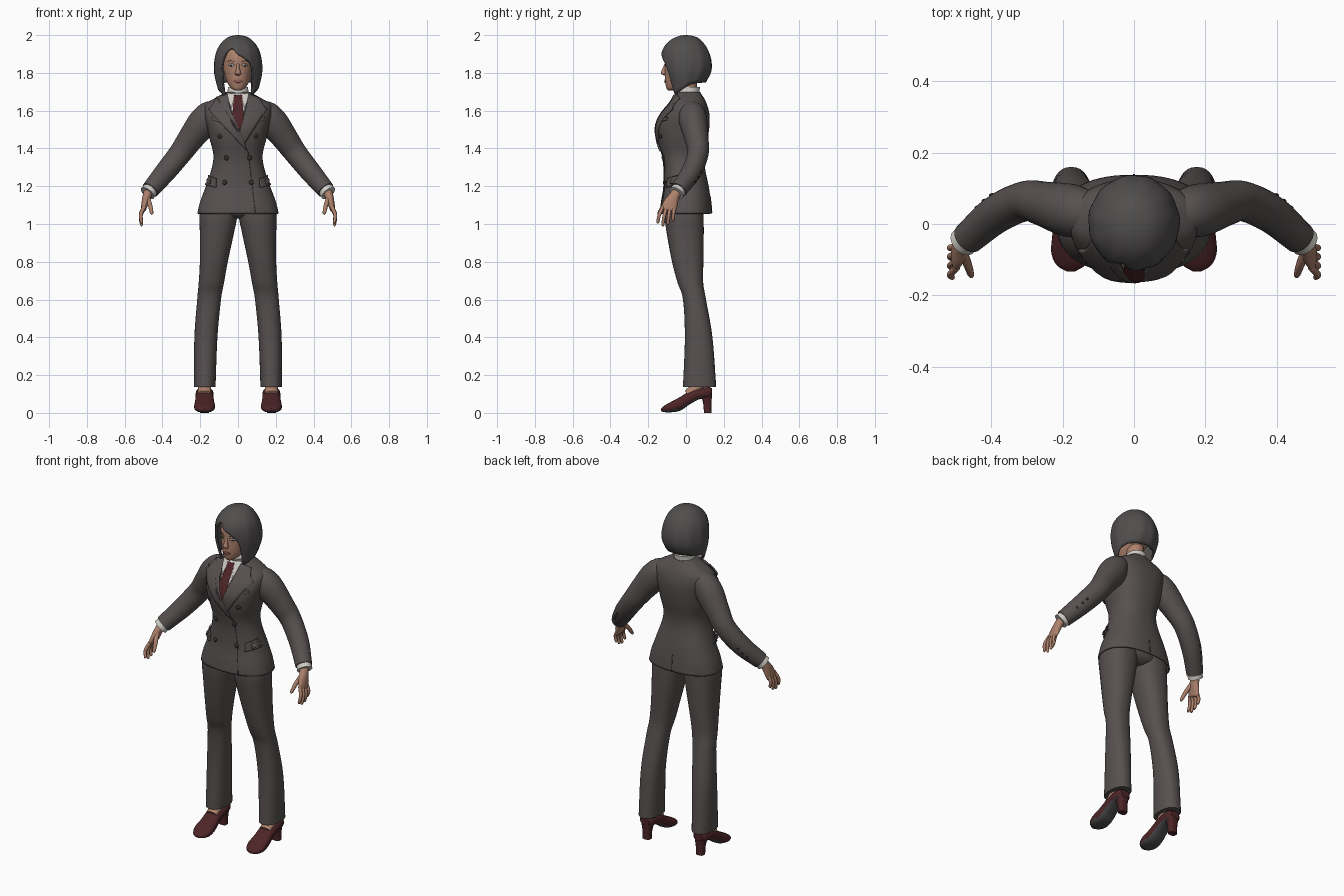
import bpy, bmesh
from math import sin, cos, pi, sqrt, copysign
from mathutils import Vector
from mathutils.bvhtree import BVHTree

if "Cube" in bpy.data.objects:
    bpy.data.objects.remove(bpy.data.objects["Cube"])

X, Y, Z = Vector((1, 0, 0)), Vector((0, 1, 0)), Vector((0, 0, 1))
SIDES = (("left", 1), ("right", -1))
made = []


def material(name, *rgb):
    m = bpy.data.materials.new(name)
    m.use_nodes = True
    m.diffuse_color = (*rgb, 1)
    m.node_tree.nodes["Principled BSDF"].inputs["Base Color"].default_value = (*rgb, 1)
    return m


suit = material("suit grey", .095, .08, .08)
seam = material("dark seam", .035, .03, .03)
hair_mat = material("hair grey", .083, .076, .076)
skin_mat = material("skin", .42, .22, .15)
white = material("shirt white", .62, .6, .56)
red = material("dark red", .075, .018, .02)
sole = material("sole grey", .07, .07, .075)
lip = material("lips", .33, .12, .1)


def finish(name, bm, mats, thick=0):
    mesh = bpy.data.meshes.new(name)
    bm.to_mesh(mesh)
    ob = bpy.data.objects.new(name, mesh)
    bpy.context.collection.objects.link(ob)
    for m in mats:
        mesh.materials.append(m)
    if thick:
        mod = ob.modifiers.new("thickness", "SOLIDIFY")
        mod.thickness, mod.offset = thick, -1
    made.append(ob)
    return ob


def spline(keys, rows, t):
    """Smooth curve through rows of numbers placed at rising keys."""
    last = len(keys) - 1
    i = max(j for j in range(last) if j == 0 or keys[j] <= t)

    def slope(j):
        a, b = max(j - 1, 0), min(j + 1, last)
        return (rows[b] - rows[a]) / (keys[b] - keys[a])
    h = keys[i + 1] - keys[i]
    u = (t - keys[i]) / h
    w = u * u * (3 - 2 * u)
    return (rows[i] * (1 - w) + rows[i + 1] * w
            + slope(i) * (h * u * (1 - u) ** 2) - slope(i + 1) * (h * u * u * (1 - u)))


def skin(name, rings, mats, caps=(True, True), thick=0, paint=None):
    """Join rings of points into a tube; returns a tree of its surface."""
    bm = bmesh.new()
    loops = [[bm.verts.new(p) for p in ring] for ring in rings]
    n = len(loops[0])
    for a, b in zip(loops, loops[1:]):
        for i in range(n):
            bm.faces.new((a[i], a[(i + 1) % n], b[(i + 1) % n], b[i]))
    for loop, cap in zip((loops[0], loops[-1]), caps):
        if cap:
            bm.faces.new(loop)
    bmesh.ops.remove_doubles(bm, verts=bm.verts, dist=.00001)
    bmesh.ops.recalc_face_normals(bm, faces=bm.faces)
    bm.normal_update()
    if paint:
        for f in bm.faces:
            f.material_index = paint(f)
    finish(name, bm, mats, thick)
    return BVHTree.FromBMesh(bm)


def loft(name, rows, mat, s=1, frame=None, power=2, n=32, steps=5, **extra):
    """Rows are x, y, z and two radii; without a frame, rings follow the path."""
    rows = [Vector((r[0] * s, *r[1:])) for r in rows]
    keys = list(range(len(rows)))
    mids = [spline(keys, rows, k / steps) for k in range(steps * keys[-1] + 1)]
    rings = []
    for k, row in enumerate(mids):
        c = Vector(row[:3])
        u, v = frame or (None, None)
        if not frame:
            ahead, back = mids[min(k + 1, len(mids) - 1)], mids[max(k - 1, 0)]
            t = Vector(ahead[:3]) - Vector(back[:3])
            u = t.cross(Y).normalized()
            v = t.cross(u).normalized()
        ring = []
        for i in range(n):
            a = 2 * pi * i / n
            p, q = (copysign(abs(w) ** (2 / power), w) for w in (cos(a), sin(a)))
            ring.append(c + u * p * row[3] + v * q * row[4])
        rings.append(ring)
    return skin(name, rings, mat if isinstance(mat, list) else [mat], **extra)


def surface(tree, x, z, way):
    hit = tree.ray_cast(Vector((x, way, z)), Y * -way)
    if hit[0] is None:
        hit = tree.find_nearest(Vector((x, way * .1, z)))
    return hit[0], hit[1]


def plate(name, outline, mat, tree, lift, s=1, way=-1, cuts=7):
    """Thin patch of cloth or paint laid over a surface."""
    bm = bmesh.new()
    bm.faces.new([bm.verts.new((x * s, 0, z)) for x, z in outline])
    bmesh.ops.triangulate(bm, faces=bm.faces)
    bmesh.ops.subdivide_edges(bm, edges=bm.edges, cuts=cuts, use_grid_fill=True)
    bm.normal_update()
    bmesh.ops.reverse_faces(bm, faces=[f for f in bm.faces if f.normal.y * way < 0])
    for v in bm.verts:
        p, normal = surface(tree, v.co.x, v.co.z, way)
        v.co = p + normal * lift
    finish(name, bm, [mat], min(lift + .002, .009))


def button(name, p, normal, r):
    bm = bmesh.new()
    turn = Z.rotation_difference(normal).to_matrix().to_4x4()
    bmesh.ops.create_uvsphere(bm, u_segments=16, v_segments=8, radius=r)
    bmesh.ops.scale(bm, vec=(1, 1, .5), verts=bm.verts)
    bmesh.ops.transform(bm, matrix=turn, verts=bm.verts)
    bmesh.ops.translate(bm, vec=p + normal * r * .3, verts=bm.verts)
    finish(name, bm, [seam])


def oval(x, z, a, b):
    return [(x + a * cos(k * pi / 6), z + b * sin(k * pi / 6)) for k in range(12)]


# Jacket body: height, half width, front and back depth
body = [(1.055, .216, -.14, .138), (1.12, .2, -.132, .132), (1.2, .17, -.12, .12),
        (1.3, .138, -.12, .1), (1.37, .131, -.13, .1), (1.45, .15, -.15, .115),
        (1.52, .165, -.154, .124), (1.58, .178, -.128, .124), (1.63, .175, -.088, .112),
        (1.665, .125, -.066, .096), (1.69, .078, -.053, .08), (1.7, .062, -.045, .074)]
torso = loft("jacket_body", [(0, (f + b) / 2, z, w, (b - f) / 2) for z, w, f, b in body],
             suit, frame=(X, Y), power=2.35, n=64, caps=(False, True), thick=.008)

# Shirt, collar and tie
plate("shirt_front", [(-.058, 1.69), (.058, 1.69), (0, 1.47)], white, torso, .003)
loft("shirt_collar", [(0, .012, 1.65, .066, .064), (0, .012, 1.7, .056, .06),
                      (0, .018, 1.725, .053, .056)], white, frame=(X, Y))
plate("tie", [(-.021, 1.68), (.021, 1.68), (.012, 1.645), (.03, 1.56), (.008, 1.49),
              (-.008, 1.49), (-.03, 1.56), (-.012, 1.645)], red, torso, .009)

# Jacket details
plate("left_lapel", [(.055, 1.685), (.11, 1.665), (.135, 1.62), (.15, 1.605), (.125, 1.57),
                     (.03, 1.42), (0, 1.48), (.04, 1.6)], suit, torso, .008)
plate("right_lapel", [(-.055, 1.685), (-.11, 1.665), (-.135, 1.62), (-.15, 1.605),
                      (-.125, 1.57), (.05, 1.385), (.01, 1.49), (-.04, 1.6)], suit, torso, .011)
plate("front_edge", [(.09, 1.06), (.094, 1.06), (.056, 1.385), (.052, 1.385)], seam, torso, .002)
plate("back_vent", [(-.003, 1.06), (.003, 1.06), (.002, 1.15), (-.002, 1.15)], seam, torso, .002, way=1)
for side, s in SIDES:
    plate(side + "_collar_wing", [(.014, 1.685), (.058, 1.69), (.05, 1.65), (.034, 1.61)],
          white, torso, .007, s)
    plate(side + "_pocket_flap", [(.112, 1.24), (.163, 1.255), (.166, 1.205), (.115, 1.192)],
          suit, torso, .01, s)
    plate(side + "_breast_pocket", [(.08, 1.535), (.14, 1.55), (.14, 1.565), (.08, 1.55)],
          suit, torso, .005, s)
    for row, (x, z) in enumerate([(.07, 1.22), (.06, 1.35), (.095, 1.465)]):
        button(f"{side}_button_{row}", *surface(torso, x * s, z, -1), .013)

# Trousers, shoes, arms and hands
loft("trouser_seat", [(0, 0, 1.03, .05, .06), (0, -.005, 1.06, .15, .095),
                      (0, 0, 1.15, .17, .1)], suit, frame=(X, Y))
for side, s in SIDES:
    loft(side + "_trouser_leg", [
        (.1, -.005, 1.15, .085, .095), (.104, -.01, 1.05, .1, .103), (.112, -.004, .95, .09, .098),
        (.128, .009, .8, .074, .083), (.141, .023, .69, .067, .068), (.153, .045, .6, .063, .061),
        (.17, .067, .4, .061, .073), (.176, .072, .138, .057, .088)],
        suit, s, frame=(X, Y), power=2.3)
    loft(side + "_ankle", [(.177, .07, .2, .034, .035), (.177, .06, .14, .035, .036),
                           (.177, .005, .1, .034, .02)], skin_mat, s)
    shoe = [(.138, .13, .09, .028), (.12, .137, .078, .042), (.07, .13, .072, .047),
            (.02, .115, .045, .047), (-.03, .085, .012, .052), (-.08, .058, .003, .055),
            (-.115, .038, .004, .04), (-.133, .022, .01, .012)]
    loft(side + "_shoe", [(.177, y, (t + b) / 2, w, (t - b) / 2) for y, t, b, w in shoe],
         [red, sole], s, frame=(X, Z), power=2.5, paint=lambda f: int(f.normal.z < -.6))
    loft(side + "_shoe_heel", [(.177, .108, .1, .036, .03), (.177, .113, .05, .026, .022),
                               (.177, .115, 0, .024, .02)], red, s, frame=(X, Y), power=3)
    sleeve = loft(side + "_sleeve", [
        (.1, .025, 1.6, .05, .055), (.15, .032, 1.583, .068, .07), (.188, .04, 1.535, .079, .074),
        (.25, .056, 1.452, .069, .063), (.305, .064, 1.375, .061, .056),
        (.385, .028, 1.275, .056, .053), (.465, -.04, 1.18, .047, .045)], suit, s)
    for k in range(3):
        x, z = .4 + .02 * k, 1.275 - .026 * k
        button(f"{side}_sleeve_button_{k}", *surface(sleeve, x * s, z, 1), .007)
    loft(side + "_shirt_cuff", [(.455, -.031, 1.192, .04, .039), (.479, -.051, 1.163, .043, .041)],
         white, s)
    loft(side + "_palm", [(.47, -.045, 1.175, .026, .028), (.482, -.062, 1.148, .023, .028),
                          (.492, -.08, 1.112, .019, .038), (.5, -.092, 1.08, .014, .04),
                          (.502, -.095, 1.07, .008, .034)], skin_mat, s, n=20)
    for k, drop in enumerate((.075, .09, .083, .062)):
        y = -.123 + .02 * k
        lean = .026 - .007 * k
        loft(f"{side}_finger_{k}", [
            (.498, y, 1.09, .011, .01), (.515, y - lean * .7, 1.085 - drop * .5, .0095, .009),
            (.51, y - lean, 1.08 - drop * .92, .008, .008),
            (.507, y - lean, 1.08 - drop, .003, .003)], skin_mat, s, n=12)
    loft(side + "_thumb", [(.482, -.075, 1.145, .014, .014), (.466, -.115, 1.1, .012, .012),
                           (.457, -.142, 1.06, .009, .009), (.455, -.147, 1.05, .003, .003)],
         skin_mat, s, n=12)

# Neck and head
loft("neck", [(0, .015, 1.6, .05, .052), (0, .01, 1.68, .045, .049),
              (0, .005, 1.79, .048, .052)], skin_mat, frame=(X, Y))
head = loft("head", [(0, -.078, 1.708, .018, .018), (0, -.062, 1.72, .038, .042),
                     (0, -.042, 1.75, .057, .068), (0, -.02, 1.79, .071, .092),
                     (0, -.012, 1.83, .079, .099), (0, -.004, 1.88, .083, .106),
                     (0, 0, 1.93, .078, .09), (0, 0, 1.965, .045, .05)],
            skin_mat, frame=(X, Y), n=48)
loft("nose", [(0, -.106, 1.85, .007, .006), (0, -.113, 1.82, .01, .013),
              (0, -.117, 1.798, .016, .016), (0, -.108, 1.786, .011, .009)],
     skin_mat, frame=(X, Y), n=16)
plate("lips", [(-.023, 1.757), (-.008, 1.764), (0, 1.762), (.008, 1.764), (.023, 1.757),
               (.01, 1.748), (-.01, 1.748)], lip, head, .004, cuts=3)
for side, s in SIDES:
    plate(side + "_eyelid", oval(.035, 1.842, .017, .0075), seam, head, .002, s, cuts=2)
    plate(side + "_eye", oval(.035, 1.841, .0145, .005), white, head, .003, s, cuts=2)
    plate(side + "_iris", oval(.035, 1.841, .005, .005), seam, head, .004, s, cuts=1)
    plate(side + "_eyebrow", [(.016, 1.858), (.04, 1.868), (.058, 1.86), (.04, 1.863)],
          hair_mat, head, .003, s, cuts=3)

# Bob haircut: crown profile (height, half width, front, back) cut off at a swept hem
crown = [(2, 0, 0, 0), (1.99, .05, -.052, .055), (1.965, .083, -.092, .088),
         (1.92, .112, -.124, .118), (1.86, .126, -.131, .136), (1.8, .127, -.122, .132),
         (1.75, .117, -.106, .105), (1.67, .096, -.084, .075)]
crown_keys = [sqrt(2 - row[0]) for row in crown]
crown_rows = [Vector(row[1:]) for row in crown]
hem = [(-180, 1.75), (-110, 1.74), (-62, 1.695), (-48, 1.69), (-40, 1.86), (-21, 1.93), (0, 1.898),
       (20, 1.872), (36, 1.83), (46, 1.7), (62, 1.695), (110, 1.74), (180, 1.75)]
hem_keys = [row[0] for row in hem]
hem_rows = [Vector((row[1], 0)) for row in hem]
columns, levels = 120, 24
rings = []
for j in range(levels + 1):
    ring = []
    for i in range(columns):
        angle = -180 + 360 * i / columns
        key = sqrt(2 - spline(hem_keys, hem_rows, angle)[0]) * j / levels
        w, front, back = spline(crown_keys, crown_rows, key)
        a = angle * pi / 180
        wave = 1 + .012 * sin(11 * a + 6 * key) * j / levels
        ring.append(Vector((w * sin(a) * wave,
                            (front + back) / 2 - (back - front) / 2 * cos(a) * wave, 2 - key * key)))
    rings.append(ring)
skin("hair", rings, [hair_mat], caps=(False, False), thick=.012)

# Smooth shading with sharp edges kept
bpy.ops.object.select_all(action="DESELECT")
for ob in made:
    ob.select_set(True)
bpy.context.view_layer.objects.active = made[0]
bpy.ops.object.shade_smooth_by_angle(angle=pi / 4)
